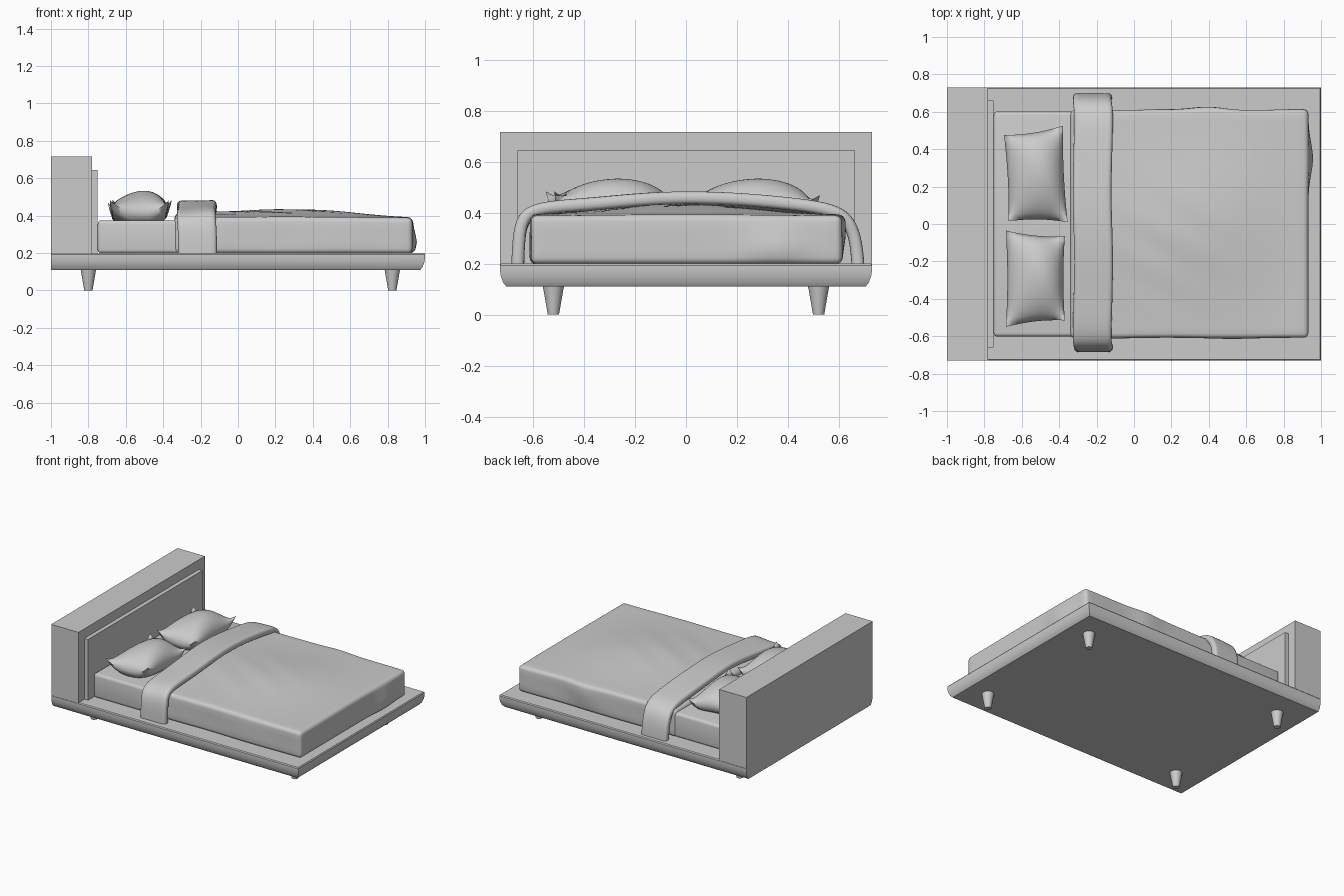
import bpy, bmesh, math
from mathutils import Vector

if "Cube" in bpy.data.objects:
    bpy.data.objects.remove(bpy.data.objects["Cube"])


def finish(bm, name, angle=35):
    bmesh.ops.recalc_face_normals(bm, faces=bm.faces)
    me = bpy.data.meshes.new(name)
    bm.to_mesh(me)
    bm.free()
    ob = bpy.data.objects.new(name, me)
    bpy.context.collection.objects.link(ob)
    bpy.ops.object.select_all(action='DESELECT')
    ob.select_set(True)
    bpy.context.view_layer.objects.active = ob
    bpy.ops.object.shade_smooth_by_angle(angle=math.radians(angle))
    return ob


def box(x0, x1, y0, y1, z0, z1, bevel=0, cut=0):
    """Box from bounds, optionally rounded and sliced into a grid."""
    bm = bmesh.new()
    bmesh.ops.create_cube(bm, size=1)
    for v in bm.verts:
        v.co = Vector((x1 if v.co.x > 0 else x0, y1 if v.co.y > 0 else y0,
                       z1 if v.co.z > 0 else z0))
    if bevel:
        bmesh.ops.bevel(bm, geom=bm.edges[:], offset=bevel, segments=4,
                        profile=0.5, affect='EDGES')
    if cut:
        for axis, a, b in ((0, x0, x1), (1, y0, y1), (2, z0, z1)):
            lo, hi = a + bevel, b - bevel
            n = max(1, round((hi - lo) / cut))
            no = Vector((axis == 0, axis == 1, axis == 2))
            for i in range(1, n):
                bmesh.ops.bisect_plane(bm, geom=bm.verts[:] + bm.edges[:] + bm.faces[:],
                                       plane_co=no * (lo + (hi - lo) * i / n), plane_no=no)
    return bm


def bump(x, y, cx, cy, sx, sy):
    return math.exp(-((x - cx) / sx) ** 2 - ((y - cy) / sy) ** 2)


# platform: stacked rectangles, underside tapering inwards
bm = bmesh.new()
rings = []
for z, d in ((0.11, 0.025), (0.125, 0.013), (0.15, 0.004), (0.175, 0), (0.193, 0), (0.2, 0.005)):
    rings.append([bm.verts.new(p) for p in ((-1, d - 0.73, z), (1 - d, d - 0.73, z),
                                            (1 - d, 0.73 - d, z), (-1, 0.73 - d, z))])
for a, b in zip(rings, rings[1:]):
    for i in range(4):
        j = (i + 1) % 4
        bm.faces.new((a[i], a[j], b[j], b[i]))
bm.faces.new(rings[0])
bm.faces.new(rings[-1])
finish(bm, "platform")

# headboard and its front panel
finish(box(-1, -0.78, -0.73, 0.73, 0.195, 0.715), "headboard")
finish(box(-0.79, -0.75, -0.66, 0.66, 0.18, 0.645), "headboard_panel")

# tapered legs
for lx, ex in ((-0.80, "head"), (0.825, "foot")):
    for ly, ey in ((-0.52, "front"), (0.52, "back")):
        bm = bmesh.new()
        bmesh.ops.create_cone(bm, cap_ends=True, segments=24, radius1=0.022,
                              radius2=0.042, depth=0.115)
        bmesh.ops.translate(bm, verts=bm.verts, vec=(lx, ly, 0.0575))
        finish(bm, f"{ex}_{ey}_leg")

# mattress
finish(box(-0.75, 0.91, -0.602, 0.602, 0.198, 0.375, bevel=0.02), "mattress")

# duvet: rounded slab with a soft mound, creases and side bulges
bm = box(-0.34, 0.932, -0.61, 0.61, 0.198, 0.388, bevel=0.025, cut=0.035)
for v in bm.verts:
    x, y, z = v.co
    top = max(0, (z - 0.3) / 0.088)
    crease = math.sin(26 * (x * 0.6 + y)) * bump(x, y, 0.15, -0.1, 0.3, 0.3)
    v.co.z += top * (0.042 * bump(x, y, 0.22, -0.02, 0.42, 0.4) + 0.003 * crease
                     + 0.012 * bump(x, y, 0.55, 0.05, 0.25, 0.4)
                     + 0.02 * bump(x, y, -0.25, 0, 0.2, 0.45))
    low = 1 - abs(z - 0.26) / 0.2
    if x > 0.9:
        v.co.x += 0.025 * low * bump(y, z, 0.35, 0.26, 0.12, 0.1)
    if y > 0.58:
        v.co.y += 0.018 * bump(x, z, 0.4, 0.33, 0.12, 0.1)
    if abs(y) > 0.58:
        v.co.y += 0.004 * math.sin(9 * x) * low
finish(bm, "duvet", 60)

# folded throw: strip draped across the bed
path = [(-0.66, 0.13), (-0.66, 0.2), (-0.655, 0.32), (-0.635, 0.385), (-0.57, 0.415),
        (-0.4, 0.427), (-0.2, 0.449), (-0.05, 0.458), (0.1, 0.455), (0.25, 0.445),
        (0.45, 0.425), (0.57, 0.408), (0.635, 0.375), (0.665, 0.3), (0.675, 0.2), (0.677, 0.13)]
bm = bmesh.new()
cols = 6
rows = []
for k, (y, z) in enumerate(path):
    row = []
    for i in range(cols + 1):
        t = i / cols
        x = -0.325 + 0.21 * t + 0.005 * math.sin(k * 1.3)
        lift = 0.008 * (t - 0.5) + 0.003 * math.sin(5 * t + k)
        row.append(bm.verts.new((x, y, z + lift)))
    rows.append(row)
for a, b in zip(rows, rows[1:]):
    for i in range(cols):
        bm.faces.new((a[i], a[i + 1], b[i + 1], b[i]))
throw = finish(bm, "throw_blanket", 60)
solid = throw.modifiers.new("thickness", 'SOLIDIFY')
solid.thickness = 0.05
solid.offset = 0
sub = throw.modifiers.new("smooth", 'SUBSURF')
sub.levels = sub.render_levels = 2


# pillows: two puffed sheets joined at a pinched rim
def pillow(name, corners, peak):
    c = [Vector(p) for p in corners]
    bm = bmesh.new()
    for side in (1, -1):
        new = bmesh.ops.create_grid(bm, x_segments=24, y_segments=24, size=1)["verts"]
        for v in new:
            u, w = v.co.x, v.co.y
            s, t = (u + 1) / 2, (w + 1) / 2
            p = (c[0] * (1 - s) + c[1] * s) * (1 - t) + (c[3] * (1 - s) + c[2] * s) * t
            mid = sum(c, Vector((0, 0))) / 4
            pinch = 0.05 * (abs(u) ** 4 * (1 - w * w) + abs(w) ** 4 * (1 - u * u))
            p = p.lerp(mid, pinch)
            rim = 0.425 + 0.05 * (u * w) ** 4 + 0.008 * math.sin(3 * u + 2 * w)
            puff = max(0, (1 - u * u) * (1 - w * w))
            if side > 0:
                z = rim + (peak - 0.425) * puff ** 0.6
            else:
                z = max(0.37, rim - 0.09 * puff ** 0.4)
            v.co = Vector((p.x, p.y, z))
    bmesh.ops.remove_doubles(bm, verts=bm.verts, dist=0.0004)
    finish(bm, name, 70)


pillow("back_pillow", ((-0.67, 0.015), (-0.355, 0.01), (-0.38, 0.525), (-0.695, 0.475)), 0.53)
pillow("front_pillow", ((-0.685, -0.55), (-0.37, -0.515), (-0.37, -0.065), (-0.685, -0.035)), 0.53)
